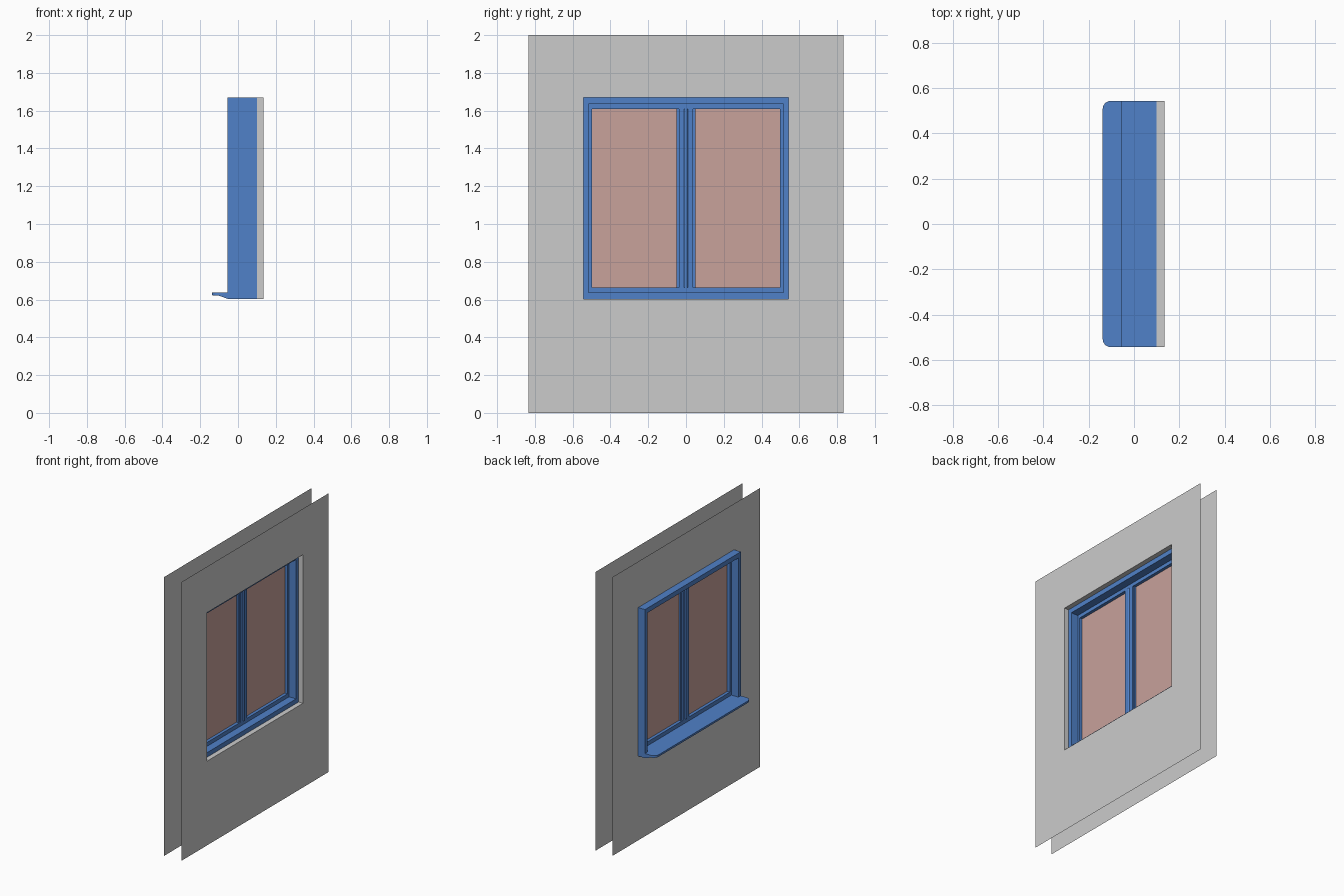
import bpy, bmesh, math
from mathutils import Matrix

if "Cube" in bpy.data.objects:
    bpy.data.objects.remove(bpy.data.objects["Cube"])


def material(name, color):
    m = bpy.data.materials.new(name)
    m.diffuse_color = (*color, 1)
    m.use_nodes = True
    m.node_tree.nodes["Principled BSDF"].inputs["Base Color"].default_value = m.diffuse_color
    return m


BLUE = material("blue_paint", (0.08, 0.22, 0.58))
PINK = material("pink_glass", (0.58, 0.36, 0.33))


def finish(name, bm, mat=None):
    me = bpy.data.meshes.new(name)
    bm.to_mesh(me)
    bm.free()
    ob = bpy.data.objects.new(name, me)
    bpy.context.collection.objects.link(ob)
    if mat:
        me.materials.append(mat)
    return ob


def rect(bm, x, r):
    y0, y1, z0, z1 = r
    return [bm.verts.new((x, y, z)) for y, z in ((y0, z0), (y1, z0), (y1, z1), (y0, z1))]


def bridge(bm, a, b):
    for i in range(4):
        j = (i + 1) % 4
        bm.faces.new((a[i], a[j], b[j], b[i]))


def ring(name, x0, x1, outer, inner, mat):
    bm = bmesh.new()
    loops = [rect(bm, x0, outer), rect(bm, x1, outer), rect(bm, x1, inner), rect(bm, x0, inner)]
    for i in range(4):
        bridge(bm, loops[i], loops[(i + 1) % 4])
    bmesh.ops.recalc_face_normals(bm, faces=bm.faces)
    return finish(name, bm, mat)


def box(name, x0, x1, r, mat):
    bm = bmesh.new()
    a, b = rect(bm, x0, r), rect(bm, x1, r)
    bridge(bm, a, b)
    bm.faces.new(a)
    bm.faces.new(b)
    bmesh.ops.recalc_face_normals(bm, faces=bm.faces)
    return finish(name, bm, mat)


WALL = (-0.835, 0.835, 0, 2)
HOLE = (-0.543, 0.543, 0.604, 1.67)
OPENING = (-0.516, 0.516, 0.637, 1.636)
GLASS = (-0.498, 0.498, 0.665, 1.61)
XC = 0.0225  # mid-depth of the window frame

# Thin wall skins with the window hole
for name, x, flip in (("wall_outer_skin", -0.001, True), ("wall_inner_skin", 0.135, False)):
    bm = bmesh.new()
    bridge(bm, rect(bm, x, WALL), rect(bm, x, HOLE))
    if flip:
        bmesh.ops.reverse_faces(bm, faces=bm.faces)
    finish(name, bm)

# Grey lining of the hole on the inner side
bm = bmesh.new()
bridge(bm, rect(bm, 0.10, HOLE), rect(bm, 0.135, HOLE))
bmesh.ops.reverse_faces(bm, faces=bm.faces)
finish("wall_reveal", bm)

# Deep outer frame and the thinner sash inside it
ring("window_frame", -0.055, 0.10, HOLE, OPENING, BLUE)
ring("sash_frame", XC - 0.022, XC + 0.022, OPENING, GLASS, BLUE)

# Central mullion: wide stile, raised post, rounded cover bead
box("mullion_stile", XC - 0.013, XC + 0.013, (-0.049, 0.049, 0.665, 1.61), BLUE)
box("mullion_post", XC - 0.022, XC + 0.022, (-0.036, 0.036, 0.665, 1.61), BLUE)
bm = bmesh.new()
bmesh.ops.create_cone(bm, cap_ends=True, segments=16, radius1=1, radius2=1, depth=1)
bmesh.ops.transform(bm, verts=bm.verts, matrix=Matrix.Translation((XC, 0, 1.1375))
                    @ Matrix.Diagonal((0.03, 0.014, 0.945, 1)))
for f in bm.faces:
    f.smooth = abs(f.normal.z) < 0.5
for e in bm.edges:
    e.smooth = all(f.smooth for f in e.link_faces)
finish("mullion_bead", bm, BLUE)

# Glass panes
for side, y0, y1 in (("left", -0.498, -0.049), ("right", 0.049, 0.498)):
    bm = bmesh.new()
    bm.faces.new(rect(bm, XC, (y0, y1, 0.665, 1.61)))
    finish("glass_" + side, bm, PINK)

# Projecting sill: extruded profile with rounded plan corners
profile = [(-0.055, 0.604), (-0.055, 0.637), (-0.138, 0.637), (-0.138, 0.623), (-0.102, 0.621)]
bm = bmesh.new()
face = bm.faces.new([bm.verts.new((x, -0.543, z)) for x, z in profile])
ext = bmesh.ops.extrude_face_region(bm, geom=[face])
bmesh.ops.translate(bm, vec=(0, 1.086, 0),
                    verts=[v for v in ext["geom"] if isinstance(v, bmesh.types.BMVert)])
corners = [e for e in bm.edges
           if all(v.co.x < -0.137 for v in e.verts) and abs(e.verts[0].co.y - e.verts[1].co.y) < 0.01]
bmesh.ops.bevel(bm, geom=corners, offset=0.035, segments=6, profile=0.5, affect='EDGES')
bmesh.ops.recalc_face_normals(bm, faces=bm.faces)
sill = finish("window_sill", bm, BLUE)
bpy.context.view_layer.objects.active = sill
sill.select_set(True)
bpy.ops.object.shade_smooth_by_angle(angle=math.radians(30))
